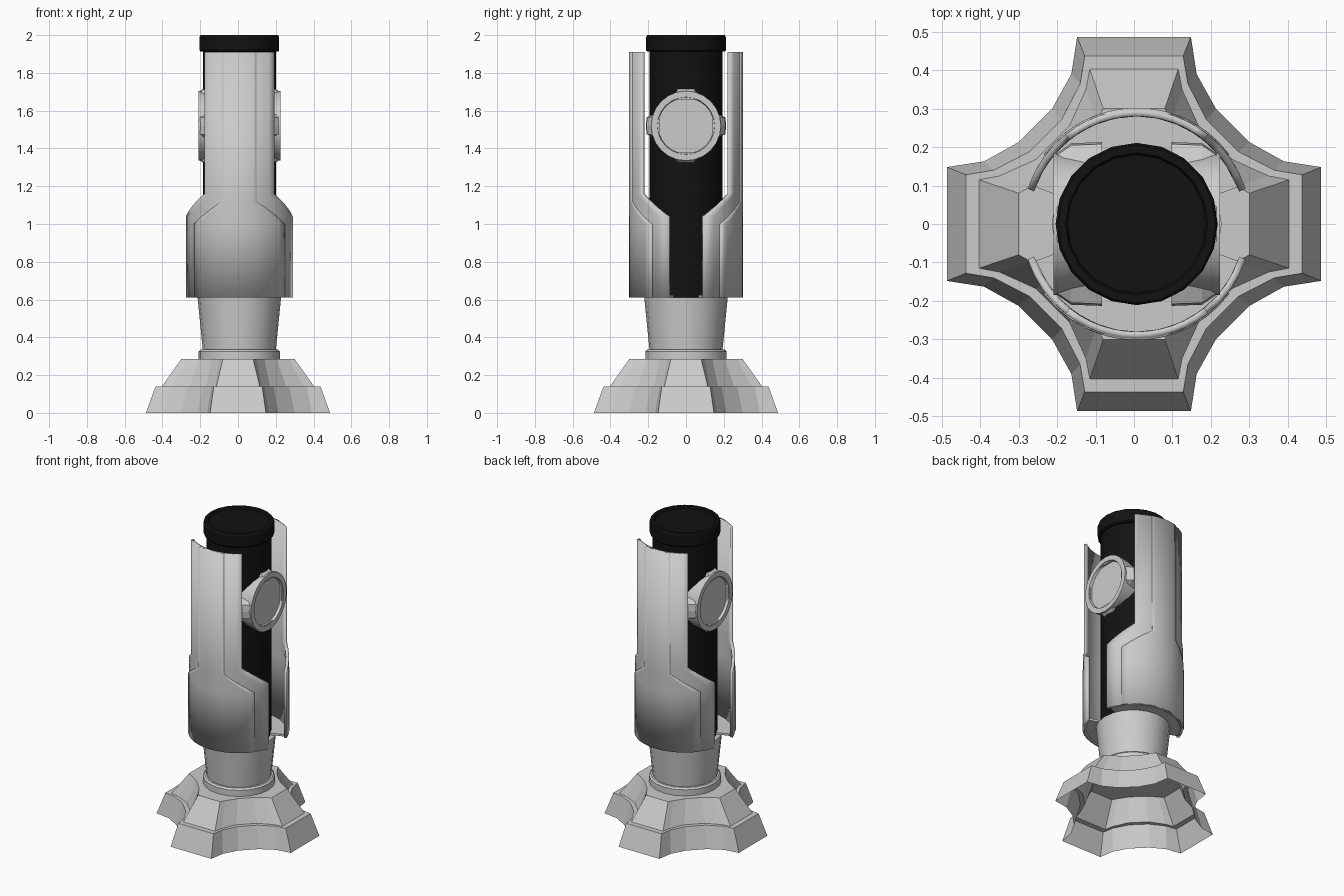
import bpy, bmesh, math
from mathutils import Matrix

if "Cube" in bpy.data.objects:
    bpy.data.objects.remove(bpy.data.objects["Cube"])

CX = 0.007  # tower axis sits slightly off the base centre
AXIS = Matrix.Translation((CX, 0, 0))

black = bpy.data.materials.new("black")
black.diffuse_color = (0.006, 0.006, 0.006, 1)
black.use_nodes = True
black.node_tree.nodes["Principled BSDF"].inputs["Base Color"].default_value = black.diffuse_color


def finish(name, bm, matrix=None, mat=None, smooth=True, recalc=True):
    bmesh.ops.remove_doubles(bm, verts=bm.verts, dist=1e-5)
    if recalc:
        bmesh.ops.recalc_face_normals(bm, faces=bm.faces)
    if matrix:
        bm.transform(matrix)
    me = bpy.data.meshes.new(name)
    bm.to_mesh(me)
    bm.free()
    ob = bpy.data.objects.new(name, me)
    bpy.context.collection.objects.link(ob)
    if mat:
        me.materials.append(mat)
    if smooth:
        bpy.ops.object.select_all(action='DESELECT')
        ob.select_set(True)
        bpy.context.view_layer.objects.active = ob
        bpy.ops.object.shade_smooth_by_angle(angle=math.radians(30))
    return ob


def loft(bm, rings, cap_start=False, cap_end=False):
    vs = [[bm.verts.new(p) for p in ring] for ring in rings]
    n = len(vs[0])
    for a, b in zip(vs, vs[1:]):
        for i in range(n):
            j = (i + 1) % n
            bm.faces.new((a[i], a[j], b[j], b[i]))
    if cap_start:
        bm.faces.new(vs[0][::-1])
    if cap_end:
        bm.faces.new(vs[-1])


def lathe(name, profile, sides=20, matrix=AXIS, mat=None):
    bm = bmesh.new()
    rings = [[(r * math.cos(2 * math.pi * i / sides), r * math.sin(2 * math.pi * i / sides), z)
              for i in range(sides)] for r, z in profile]
    loft(bm, rings, True, True)
    return finish(name, bm, matrix, mat)


# Cross-shaped two-tier foot, an open shell underneath
def cross_ring(half, z):
    pts = []
    quadrant = half[::-1] and [(b, a) for a, b in half] + half[::-1]
    for k in range(4):
        c, s = round(math.cos(k * math.pi / 2)), round(math.sin(k * math.pi / 2))
        pts += [(x * c - y * s, x * s + y * c, z) for x, y in quadrant]
    return pts


tiers = [
    ([(0.148, 0.487), (0.163, 0.39), (0.213, 0.30)], 0.0),
    ([(0.128, 0.437), (0.140, 0.365), (0.188, 0.272)], 0.14),
    ([(0.115, 0.403), (0.125, 0.35), (0.168, 0.255)], 0.14),
    ([(0.080, 0.300), (0.098, 0.268), (0.140, 0.205)], 0.285),
]
bm = bmesh.new()
loft(bm, [cross_ring(h, z) for h, z in tiers], cap_end=True)
finish("foot", bm, smooth=False)

# Collar, neck, dark core and its lid
lathe("collar", [(0.215, 0.283), (0.215, 0.325), (0.205, 0.335), (0.19, 0.335)])
lathe("neck", [(0.192, 0.32), (0.221, 0.61)])
lathe("core", [(0.193, 0.60), (0.193, 1.93)], mat=black)
lathe("lid", [(0.205, 1.912), (0.211, 1.92), (0.211, 1.99), (0.205, 2.0),
              (0.185, 2.0), (0.18, 1.988)], mat=black)


# Curved side plates: wide below, narrow above, with a thinner border
def plate(name, rows, radius, thick, matrix, cols=12):
    fine = []
    for (z0, a0), (z1, a1) in zip(rows, rows[1:]):
        steps = 4 if a0 != a1 else 1
        fine += [(z0 + (z1 - z0) * k / steps, a0 + (a1 - a0) * k / steps) for k in range(steps)]
    fine.append(rows[-1])
    bm = bmesh.new()
    grid = []
    for z, a in fine:
        ts = [math.radians(a * (2 * k / cols - 1)) for k in range(cols + 1)]
        grid.append([bm.verts.new((radius * math.sin(t), -radius * math.cos(t), z)) for t in ts])
    for r0, r1 in zip(grid, grid[1:]):
        for j in range(cols):
            bm.faces.new((r0[j], r0[j + 1], r1[j + 1], r1[j]))
    ob = finish(name, bm, matrix, recalc=False)
    mod = ob.modifiers.new("thickness", 'SOLIDIFY')
    mod.thickness = thick
    mod.offset = -1


for side, angle in (("front", 0), ("back", math.pi)):
    m = AXIS @ Matrix.Rotation(angle, 4, 'Z')
    plate(side + "_plate_border", [(0.61, 72), (1.04, 72), (1.16, 38.5), (1.91, 38.5)],
          0.298, 0.018, m)
    plate(side + "_plate_centre", [(0.61, 53), (1.0, 53), (1.12, 17.5), (1.91, 17.5)],
          0.302, 0.012, m)
    # web joining the plate to the neck
    bm = bmesh.new()
    arc = [math.radians(-70 + 140 * k / 12) for k in range(13)]
    outline = [(0.29 * math.sin(t), -0.29 * math.cos(t)) for t in arc]
    outline += [(0.19 * math.sin(t), -0.19 * math.cos(t)) for t in arc[::-1]]
    loft(bm, [[(x, y, z) for x, y in outline] for z in (0.612, 0.625)], True, True)
    finish(side + "_web", bm, m)

# Round side ports with four tabs each
for side, sign in (("right", 1), ("left", -1)):
    m = (Matrix.Translation((CX, 0, 1.52)) @ Matrix.Rotation(sign * math.pi / 2, 4, 'Y'))
    lathe(side + "_port", [(0.16, 0.04), (0.185, 0.20), (0.185, 0.217), (0.152, 0.217),
                           (0.148, 0.200)], 24, m)
    for k in range(4):
        bm = bmesh.new()
        rings = [[(-0.075, 0.14, h), (-0.045, r, h), (0, r + 0.005, h), (0.045, r, h), (0.075, 0.14, h)]
                 for h, r in ((0.09, 0.208), (0.17, 0.205), (0.212, 0.176))]
        loft(bm, rings, True, True)
        finish(f"{side}_port_tab_{k + 1}", bm, m @ Matrix.Rotation(k * math.pi / 2, 4, 'Z'),
               smooth=False)
